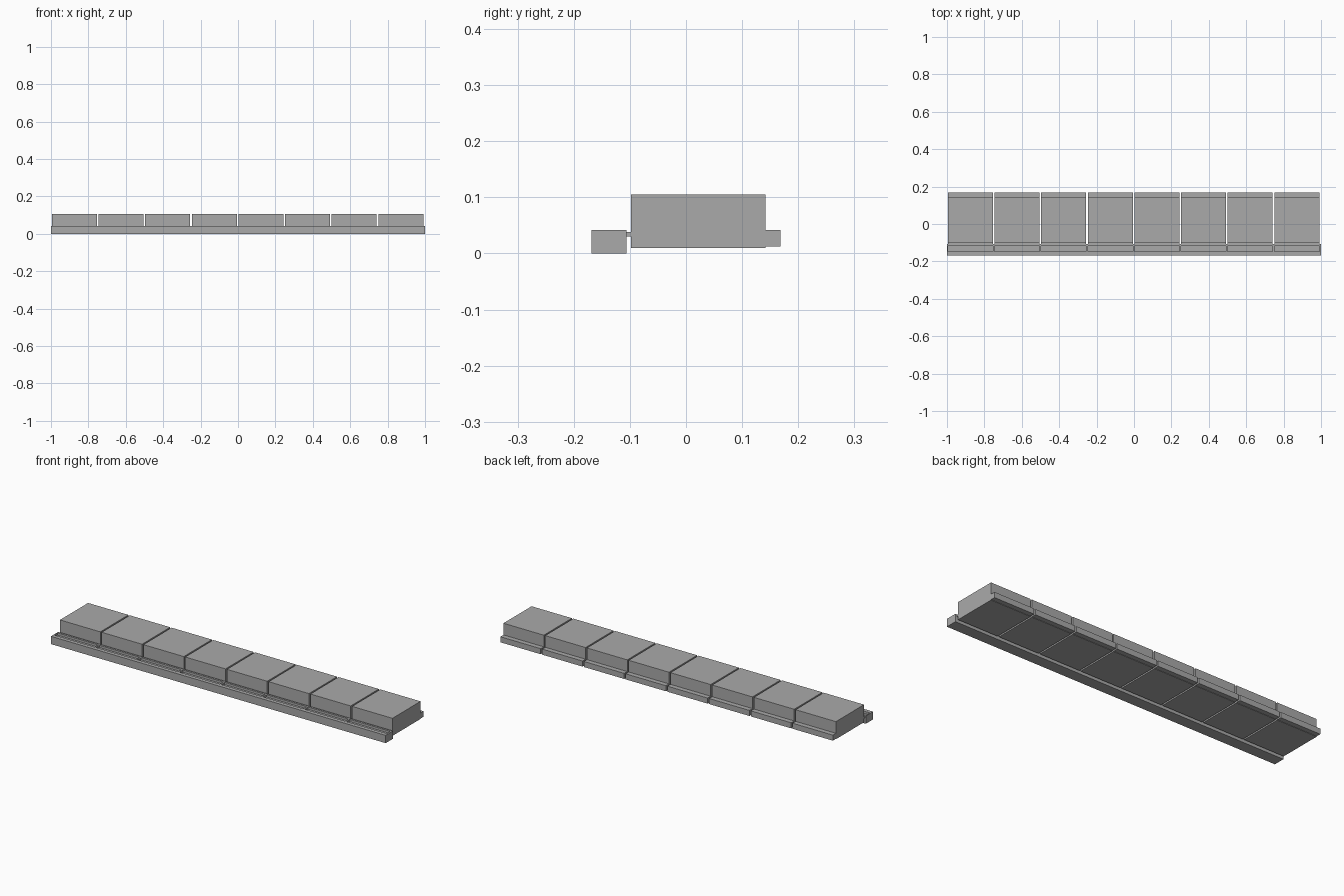
import bpy
import bmesh

cube = bpy.data.objects.get("Cube")
if cube:
    bpy.data.objects.remove(cube, do_unlink=True)

# Single grey plastic
grey = bpy.data.materials.new("plain_grey")
grey.use_nodes = True
grey.diffuse_color = (0.4, 0.4, 0.4, 1)
grey.node_tree.nodes["Principled BSDF"].inputs["Base Color"].default_value = (0.4, 0.4, 0.4, 1)

COUNT, PITCH, WIDTH, START = 8, 0.2493, 0.241, -0.995


def extrude_profile(bm, profile, x0, x1):
    """Extrude a y-z outline along x."""
    face = bm.faces.new([bm.verts.new((x0, y, z)) for y, z in profile])
    result = bmesh.ops.extrude_face_region(bm, geom=[face])
    moved = [v for v in result["geom"] if isinstance(v, bmesh.types.BMVert)]
    bmesh.ops.translate(bm, verts=moved, vec=(x1 - x0, 0, 0))


def rectangle(y0, y1, z0, z1):
    return [(y0, z0), (y1, z0), (y1, z1), (y0, z1)]


def make_object(name, bm):
    bmesh.ops.recalc_face_normals(bm, faces=bm.faces[:])
    mesh = bpy.data.meshes.new(name)
    bm.to_mesh(mesh)
    bm.free()
    mesh.materials.append(grey)
    obj = bpy.data.objects.new(name, mesh)
    bpy.context.collection.objects.link(obj)
    return obj


# Key blocks: body, rear ledge and thin front tab in one outline
key_outline = [
    (-0.098, 0.010), (0.142, 0.010), (0.142, 0.012), (0.168, 0.012),
    (0.168, 0.042), (0.142, 0.042), (0.142, 0.105), (-0.098, 0.105),
    (-0.098, 0.038), (-0.110, 0.038), (-0.110, 0.030), (-0.098, 0.030),
]
pockets = bmesh.new()
for i in range(COUNT):
    left = START + i * PITCH
    bm = bmesh.new()
    extrude_profile(bm, key_outline, left, left + WIDTH)
    make_object(f"key_block_{i + 1}", bm)
    extrude_profile(pockets, rectangle(-0.147, -0.117, 0.030, 0.06), left, left + WIDTH)

# Front rail with one shallow pocket per key
bm = bmesh.new()
extrude_profile(bm, rectangle(-0.168, -0.106, 0, 0.042), -1, 1)
rail = make_object("front_rail", bm)
cutter = make_object("pocket_cutter", pockets)
cutter.hide_render = True
cut = rail.modifiers.new("pockets", "BOOLEAN")
cut.operation = "DIFFERENCE"
cut.solver = "EXACT"
cut.object = cutter
bpy.context.view_layer.objects.active = rail
bpy.ops.object.modifier_apply(modifier=cut.name)
bpy.data.objects.remove(cutter, do_unlink=True)
